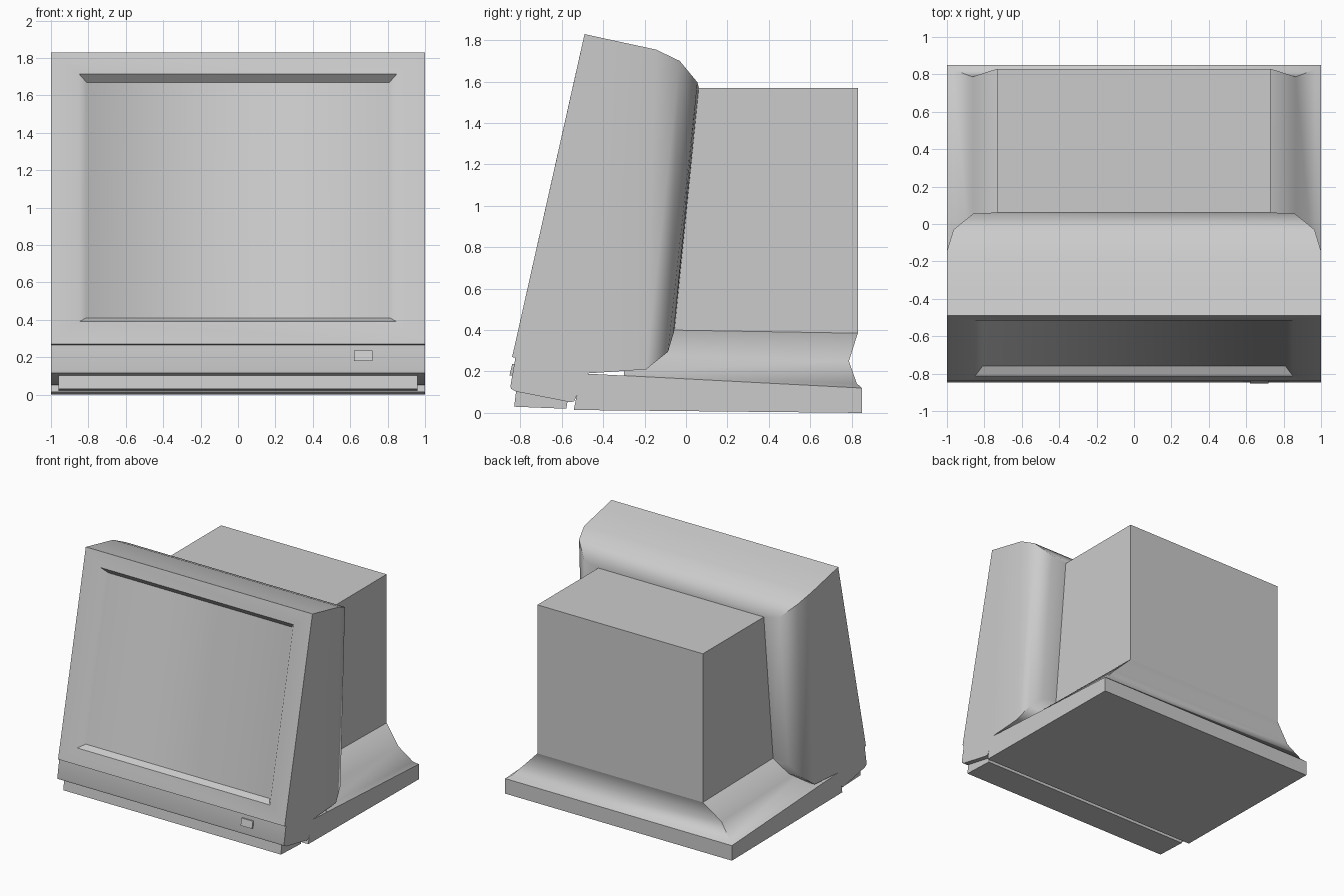
import bpy, bmesh
from math import radians

if "Cube" in bpy.data.objects:
    bpy.data.objects.remove(bpy.data.objects["Cube"])


def finish(name, bm, angle=None):
    bmesh.ops.recalc_face_normals(bm, faces=bm.faces)
    mesh = bpy.data.meshes.new(name)
    bm.to_mesh(mesh)
    bm.free()
    ob = bpy.data.objects.new(name, mesh)
    bpy.context.collection.objects.link(ob)
    if angle:
        bpy.ops.object.select_all(action='DESELECT')
        bpy.context.view_layer.objects.active = ob
        ob.select_set(True)
        bpy.ops.object.shade_smooth_by_angle(angle=radians(angle))
    return ob


def loft(name, rings, angle=None):
    """Skin a chain of equal-length point loops and cap both ends."""
    bm = bmesh.new()
    loops = [[bm.verts.new(p) for p in ring] for ring in rings]
    for a, b in zip(loops, loops[1:]):
        for i in range(len(a)):
            j = (i + 1) % len(a)
            bm.faces.new((a[i], a[j], b[j], b[i]))
    bm.faces.new(loops[0])
    bm.faces.new(loops[-1])
    return finish(name, bm, angle)


def prism(name, profile, x0, x1, angle=None):
    """Extrude a (y, z) side profile across x."""
    return loft(name, [[(x, y, z) for y, z in profile] for x in (x0, x1)], angle)


def upright(w, top, bottom):
    return [(-w, *bottom), (w, *bottom), (w, *top), (-w, *top)]


def level(w, back, z_back, z_front, front=-0.3):
    return [(-w, front, z_front), (w, front, z_front), (w, back, z_back), (-w, back, z_back)]


# Screen housing: recessed screen, tilted bezel, then rounded back
loft("screen_housing", [
    upright(0.81, (-0.478, 1.67), (-0.76, 0.411)),
    upright(0.85, (-0.516, 1.715), (-0.813, 0.39)),
    upright(1.0, (-0.49, 1.83), (-0.84, 0.27)),
    upright(1.0, (-0.40, 1.81), (-0.49, 0.19)),
    upright(1.0, (-0.145, 1.755), (-0.193, 0.21)),
    upright(0.965, (-0.03, 1.70), (-0.087, 0.295)),
    upright(0.86, (0.055, 1.597), (-0.06, 0.385)),
    upright(0.73, (0.062, 1.57), (-0.055, 0.40)),
], 50)

# Control strip under the bezel, with rounded lower lip
prism("control_strip", [
    (-0.826, 0.268), (-0.826, 0.256), (-0.848, 0.13), (-0.845, 0.116), (-0.82, 0.103),
    (-0.56, 0.052), (-0.54, 0.056), (-0.525, 0.09), (-0.48, 0.19)], -1, 1, 35)

# Power button
prism("power_button", [
    (-0.80, 0.235), (-0.84, 0.235), (-0.853, 0.18), (-0.80, 0.18)], 0.62, 0.72)

# Front foot and base plate
prism("front_foot", [
    (-0.82, 0.11), (-0.83, 0.03), (-0.578, 0.02), (-0.572, 0.06)], -0.96, 0.96)
prism("base_plate", [
    (-0.542, 0.014), (0.85, 0.0), (0.85, 0.12), (-0.49, 0.19), (-0.53, 0.075)], -1, 1)

# Flared skirt between base plate and tube box
loft("base_skirt", [
    level(1.0, 0.85, 0.12, 0.18),
    level(0.965, 0.825, 0.142, 0.202),
    level(0.865, 0.787, 0.25, 0.285),
    level(0.73, 0.83, 0.385, 0.404),
], 50)

# Rear tube box
prism("rear_box", [
    (-0.2, 0.402), (0.83, 0.385), (0.83, 1.57), (-0.2, 1.57)], -0.73, 0.73)
